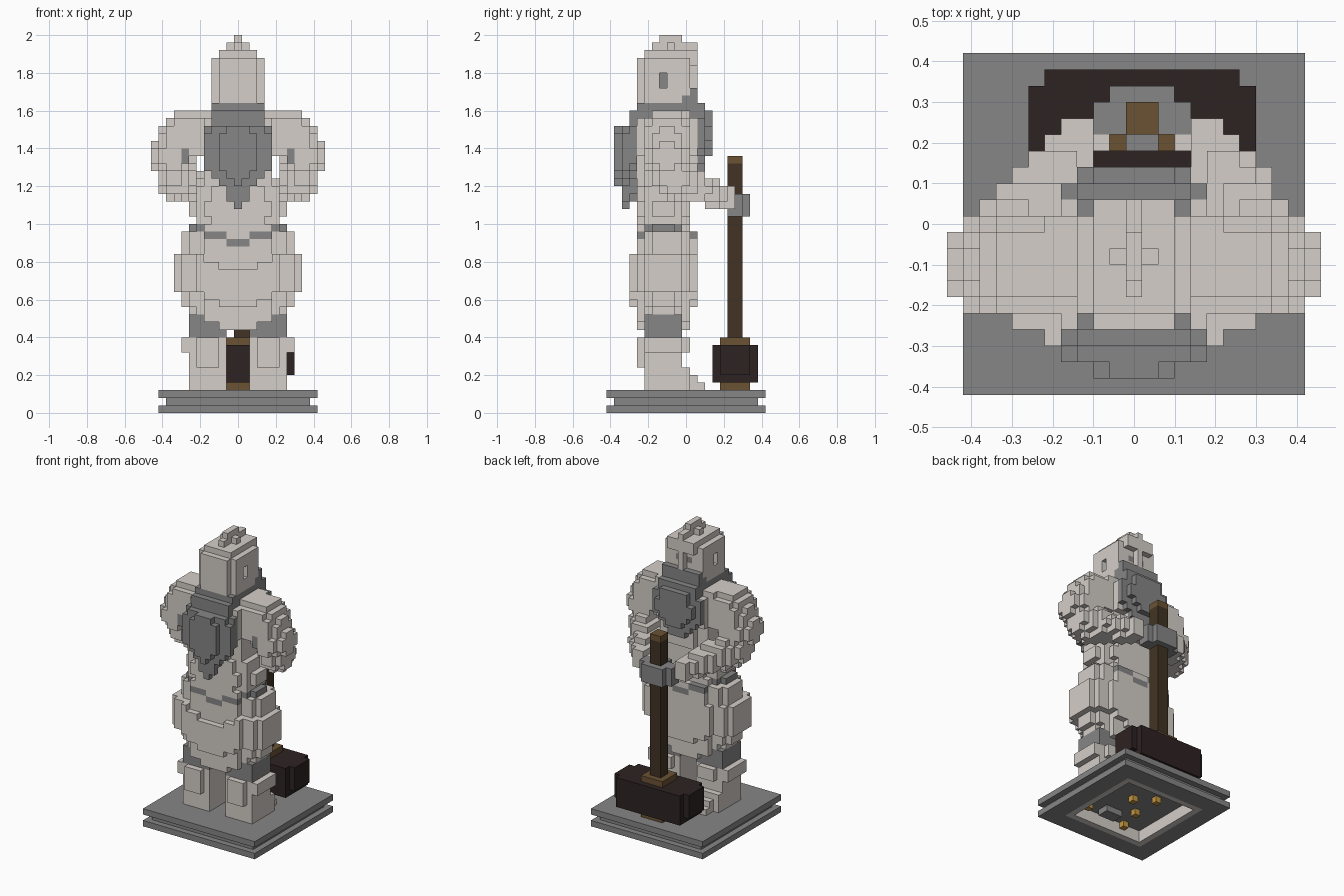
import bpy
import bmesh
from mathutils import Vector

cube = bpy.data.objects.get("Cube")
if cube:
    bpy.data.objects.remove(cube, do_unlink=True)

S = 0.04      # block size
grid = {}     # (i, j, k) -> (part, colour)

COLOURS = {
    "pale_stone": (0.66, 0.62, 0.58),
    "dark_stone": (0.24, 0.24, 0.24),
    "hammer_iron": (0.027, 0.016, 0.016),
    "handle_wood": (0.053, 0.034, 0.017),
    "trim_wood": (0.145, 0.085, 0.034),
    "gold": (0.55, 0.31, 0.055),
}
materials = {}
for name, rgb in COLOURS.items():
    m = bpy.data.materials.new(name)
    m.use_nodes = True
    m.diffuse_color = (*rgb, 1)
    m.node_tree.nodes["Principled BSDF"].inputs["Base Color"].default_value = (*rgb, 1)
    materials[name] = m


def box(part, colour, i, j, k):
    """Fill inclusive block ranges."""
    for a in range(i[0], i[1] + 1):
        for b in range(j[0], j[1] + 1):
            for c in range(k[0], k[1] + 1):
                grid[a, b, c] = (part, colour)


def carve(i, j, k):
    for cell in list(grid):
        if all(r[0] <= v <= r[1] for v, r in zip(cell, (i, j, k))):
            del grid[cell]


def stack(part, colour, rows, power=3.0, droop=lambda i: 0):
    """Rounded slices: first layer, last layer, half width, back, front."""
    for k0, k1, half, j0, j1 in rows:
        mid, depth = (j0 + j1) / 2, (j1 - j0 + 1) / 2
        for i in range(-half, half + 1):
            for j in range(j0, j1 + 1):
                if abs(i / (half + .5)) ** power + abs((j - mid) / depth) ** power <= 1:
                    for k in range(k0 - droop(i), k1 + 1 - droop(i)):
                        grid[i, j, k] = (part, colour)


def limb(part, colour, a, b, ra, rb):
    """Blocky tapered capsule between two points."""
    a, b = Vector(a), Vector(b)
    d = b - a
    for i in range(-13, 14):
        for j in range(-9, 10):
            for k in range(24, 44):
                p = Vector((i * S, j * S, k * S + S / 2))
                t = max(0, min(1, (p - a).dot(d) / d.dot(d)))
                if (p - a - d * t).length <= ra + (rb - ra) * t:
                    grid[i, j, k] = (part, colour)


def plate(part, k0, halves, j):
    for n, h in enumerate(halves):
        box(part, "dark_stone", (-h, h), (j, j), (k0 + n, k0 + n))


# Plinth with a recessed underside
box("plinth", "dark_stone", (-10, 10), (-10, 10), (0, 2))
for a, b in ((-10, -10), (10, 10)):
    carve((a, b), (-10, 10), (1, 1))
    carve((-10, 10), (a, b), (1, 1))
box("plinth_inner_rim", "pale_stone", (-7, 7), (-7, 7), (0, 1))
carve((-6, 6), (-6, 6), (0, 1))
for i, j in ((6, 2), (6, -1), (1, 1), (5, -5), (-2, -2), (-3, -6), (-2, 3)):
    box("gold_studs", "gold", (i, i), (j, j), (1, 1))
box("plinth_rib", "dark_stone", (0, 2), (-5, -4), (1, 1))

# Tiered skirt whose hems dip towards the middle
stack("skirt", "pale_stone", [
    (13, 13, 6, -6, 0), (14, 15, 7, -6, 0), (16, 20, 8, -7, 1),
    (21, 25, 7, -6, 1)], 2.6,
    lambda i: 2 if abs(i) <= 2 else 1 if abs(i) <= 4 else 0)
carve((-13, 13), (-9, 9), (24, 30))

# Legs, boots and knees
for s, side in ((1, "left"), (-1, "right")):
    def span(a, b):
        return tuple(sorted((s * a, s * b)))
    boot = side + "_boot"
    box(boot, "pale_stone", span(2, 6), (-5, 0), (3, 5))
    box(boot, "pale_stone", span(2, 5), (1, 2), (3, 3))
    box(boot, "pale_stone", span(2, 5), (1, 1), (4, 4))
    box(boot, "pale_stone", span(2, 6), (-5, -1), (6, 9))
    box(boot, "pale_stone", span(3, 5), (-6, -6), (6, 9))
    box(boot, "pale_stone", span(7, 7), (-5, -1), (8, 9))
    box(boot, "pale_stone", span(3, 5), (0, 0), (8, 9))
    box(side + "_knee", "dark_stone", span(2, 6), (-5, -1), (10, 12))

# Torso and belt
stack("torso", "pale_stone", [
    (24, 24, 6, -6, 0), (25, 25, 5, -6, 0), (26, 27, 6, -6, 0),
    (28, 29, 5, -6, 0), (30, 33, 4, -6, 1), (34, 38, 6, -6, 1),
    (39, 39, 5, -5, 1)], 2.8)
for (i, j, k), (part, colour) in list(grid.items()):
    level = 24 if abs(i) >= 5 else 23 if abs(i) >= 2 else 22
    if k == level and part in ("skirt", "torso"):
        grid[i, j, k] = ("belt", "dark_stone")

# Arms, with a dark rivet behind each elbow; hands meet at the handle
for s, hand, side in ((1, .18, "left"), (-1, -.14, "right")):
    arm = side + "_arm"
    limb(arm, "pale_stone", (.27 * s, -.10, 1.47), (.345 * s, -.10, 1.35), .14, .12)
    limb(arm, "pale_stone", (.335 * s, -.06, 1.24), (hand, .20, 1.14), .105, .065)
    box("elbow_rivets", "dark_stone", (7 * s, 7 * s), (-5, -5), (33, 34))

# Back plate, beard and collar
OVAL = [0, 1, 1, 2, 3, 4, 4, 4, 4, 4, 3, 3, 3]
plate("back_plate", 27, OVAL[:11], -8)
plate("back_plate", 28, OVAL[:12], -7)
plate("back_plate", 30, [0, 1, 2, 2, 2, 2, 2, 1], -9)
stack("collar", "dark_stone", [(39, 39, 3, -6, 1), (40, 40, 3, -6, 1)], 6)

# Helmet with open face and crest
stack("helmet", "pale_stone", [
    (41, 46, 3, -6, 1), (47, 47, 2, -5, 1)], 4)
box("crest", "pale_stone", (0, 0), (-4, 1), (48, 48))
box("crest", "pale_stone", (-1, 1), (-2, -2), (48, 48))
box("crest", "pale_stone", (0, 0), (-3, -1), (49, 49))
for i in (-1, 1):
    carve(tuple(sorted((i, 2 * i))), (1, 1), (41, 45))
    box("eyes", "dark_stone", (i, i), (0, 0), (44, 44))
    carve((3 * i, 3 * i), (-3, -3), (43, 44))
    box("ear_slots", "dark_stone", (2 * i, 2 * i), (-3, -3), (43, 44))
plate("beard", 32, [1, 2, 3, 4, 4, 4, 4, 3, 3], 2)
plate("beard", 34, [1, 2, 3, 3, 2, 2], 3)
plate("beard", 40, [3, 3, 3], 1)
plate("beard", 41, [3], 0)

# Hammer, centred half a block to the model's left
box("hammer_head", "hammer_iron", (-5, 6), (4, 9), (4, 8))
for i in (-6, 7):
    box("hammer_face", "hammer_iron", (i, i), (5, 8), (5, 8))
for k in (3, 9):
    box("hammer_collar", "trim_wood", (-1, 2), (5, 8), (k, k))
box("hammer_handle", "handle_wood", (0, 1), (6, 7), (10, 32))
box("handle_tip", "trim_wood", (0, 1), (6, 7), (33, 33))

# Gauntlets wrapped round the handle
box("gauntlets", "dark_stone", (-2, 3), (6, 7), (26, 28))
box("gauntlets", "dark_stone", (-1, 2), (8, 8), (26, 28))
box("gauntlets", "dark_stone", (0, 1), (5, 5), (27, 28))

# Build each part from its exposed block faces
DIRS = [Vector(d) for d in ((1, 0, 0), (-1, 0, 0), (0, 1, 0), (0, -1, 0), (0, 0, 1), (0, 0, -1))]
parts = {}
for cell, info in grid.items():
    parts.setdefault(info, []).append(cell)

for (part, colour), cells in parts.items():
    bm = bmesh.new()
    for cell in cells:
        centre = Vector(cell) * S + Vector((0, 0, S / 2))
        for d in DIRS:
            if tuple(int(c + o) for c, o in zip(cell, d)) in grid:
                continue
            u = Vector((d.y, d.z, d.x))
            v = d.cross(u)
            bm.faces.new([bm.verts.new(centre + (d + u * a + v * b) * S / 2)
                          for a, b in ((-1, -1), (1, -1), (1, 1), (-1, 1))])
    bmesh.ops.remove_doubles(bm, verts=bm.verts, dist=S / 20)
    mesh = bpy.data.meshes.new(part)
    bm.to_mesh(mesh)
    bm.free()
    mesh.materials.append(materials[colour])
    bpy.context.collection.objects.link(bpy.data.objects.new(part, mesh))
